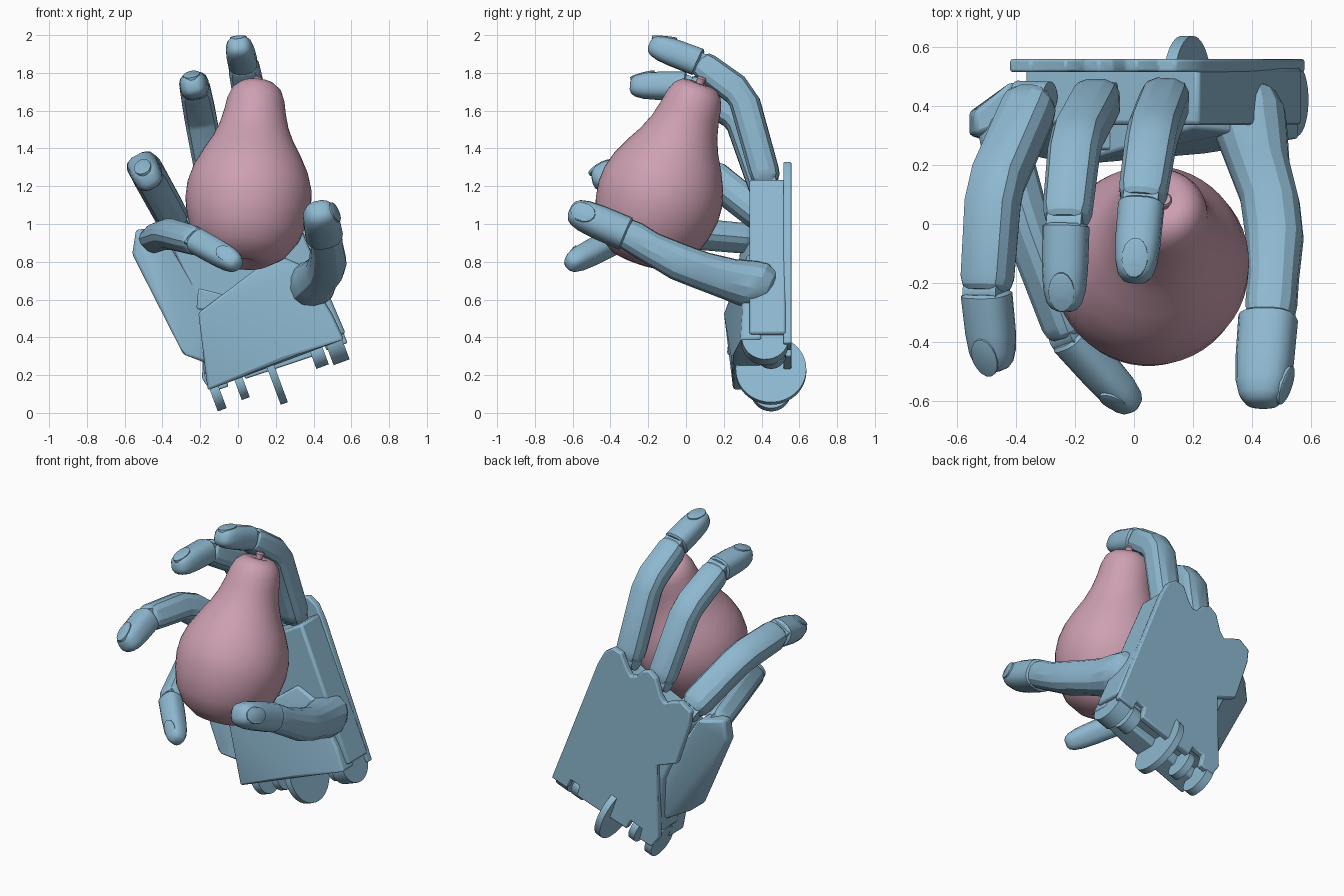
import bpy, bmesh, math
from mathutils import Vector as V

cube = bpy.data.objects.get("Cube")
if cube:
    bpy.data.objects.remove(cube, do_unlink=True)


def material(name, color):
    m = bpy.data.materials.new(name)
    m.use_nodes = True
    m.diffuse_color = color
    m.node_tree.nodes["Principled BSDF"].inputs["Base Color"].default_value = color
    return m


BLUE = material("steel blue", (0.27, 0.48, 0.63, 1))
PINK = material("dusty pink", (0.61, 0.35, 0.44, 1))


def finish(bm, name, mat, angle=35, bevel=0):
    bmesh.ops.recalc_face_normals(bm, faces=bm.faces)
    me = bpy.data.meshes.new(name)
    bm.to_mesh(me)
    bm.free()
    me.materials.append(mat)
    ob = bpy.data.objects.new(name, me)
    bpy.context.collection.objects.link(ob)
    if bevel:
        b = ob.modifiers.new("Bevel", "BEVEL")
        b.width, b.segments, b.limit_method = bevel, 2, 'ANGLE'
    bpy.ops.object.select_all(action='DESELECT')
    ob.select_set(True)
    bpy.context.view_layer.objects.active = ob
    bpy.ops.object.shade_smooth_by_angle(angle=math.radians(angle))


def loft(name, stations, mat=BLUE, sides=16, power=1.0, angle=35):
    """Skin rings given as (centre, half-width vector, half-depth vector)."""
    bm = bmesh.new()
    rings = []
    for c, p, q in stations:
        ring = []
        for i in range(sides):
            a = math.tau * (i + 0.5) / sides
            u, v = (math.copysign(abs(t) ** power, t) for t in (math.cos(a), math.sin(a)))
            ring.append(bm.verts.new(c + p * u + q * v))
        rings.append(ring)
    for r0, r1 in zip(rings, rings[1:]):
        for i in range(sides):
            j = (i + 1) % sides
            bm.faces.new((r0[i], r0[j], r1[j], r1[i]))
    bm.faces.new(rings[0])
    bm.faces.new(rings[-1])
    finish(bm, name, mat, angle)


def prism(name, outline, y0, y1, bevel):
    bm = bmesh.new()
    face = bm.faces.new([bm.verts.new((x, y0, z)) for x, z in outline])
    ext = bmesh.ops.extrude_face_region(bm, geom=[face])
    verts = [g for g in ext["geom"] if isinstance(g, bmesh.types.BMVert)]
    bmesh.ops.translate(bm, verts=verts, vec=(0, y1 - y0, 0))
    finish(bm, name, BLUE, 35, bevel)


def hull(name, columns, bevel):
    """Convex block from columns given as (x, z, front y, back y)."""
    bm = bmesh.new()
    for x, z, front, back in columns:
        bm.verts.new((x, front, z))
        bm.verts.new((x, back, z))
    bmesh.ops.convex_hull(bm, input=bm.verts)
    bmesh.ops.dissolve_limit(bm, angle_limit=0.05, verts=bm.verts, edges=bm.edges)
    finish(bm, name, BLUE, 40, bevel)


def disc(name, centre, axis, radius, thick, sides=32):
    axis = V(axis).normalized()
    p = axis.orthogonal().normalized()
    q = axis.cross(p)
    c = V(centre)
    loft(name, [(c + axis * s * thick / 2, p * radius, q * radius)
                for s in (-1, 1)], BLUE, sides)


TIP = [(0, .85), (.03, 1), (.5, .98), (.75, .91), (.9, .76), (.97, .56), (1, .3)]


def finger(name, pts, w):
    """A bent two-part shaft with hinge pins, then a jointed tip with a nail."""
    pts = [V(p) for p in pts]
    dirs = [(b - a).normalized() for a, b in zip(pts, pts[1:])]
    side = dirs[0].cross(dirs[-1]).normalized()
    shaft = []
    for i, spans in enumerate((((0, .75), (.03, .95), (.07, 1), (-.045, 1.02)),
                               ((.045, 1.02), (-.05, .97), (-.02, .88), (-.004, .72)))):
        up = dirs[i].cross(side).normalized()
        across = up.cross(dirs[i])
        for s, k in spans:
            start = pts[i] if s >= 0 else pts[i + 1]
            shaft.append((start + dirs[i] * s, across * w * k, up * w * k * .95))
    loft(f"{name}_shaft", shaft, BLUE, 12, .7, 24)
    for i, part in ((0, "knuckle"), (2, "tip")):
        disc(f"{name}_{part}_hinge", pts[i], side, w * .6, w * 1.4, 20)

    a, b, d = pts[2], pts[3], dirs[2]
    up = d.cross(side).normalized()
    across = up.cross(d)
    loft(f"{name}_tip", [(a.lerp(b, t) - up * w * .2 * t, across * w * .92 * k, up * w * .88 * k)
                         for t, k in TIP], BLUE, 16, .75)
    lean = (up + d * .35).normalized()
    base = a.lerp(b, .78) + up * w * .4
    loft(f"{name}_nail", [(base + lean * w * h, across * w * .52 * k, across.cross(lean) * w * .8 * k)
                          for h, k in ((0, 1), (.17, 1), (.2, .9))])


# Pear: a lathed profile around a leaning axis
base, axis = V((.03, -.262, .79)), V((.07, .33, .94)).normalized()
px = axis.cross(V((0, 1, 0))).normalized()
py = axis.cross(px)
outline = [(.02, .025), (.07, .005), (.14, .015), (.225, .07), (.288, .16), (.32, .26),
           (.334, .35), (.33, .43), (.305, .52), (.262, .61), (.217, .69), (.184, .77),
           (.164, .85), (.152, .92), (.131, .975), (.095, 1.008), (.05, 1.015), (.02, 1.0)]
loft("pear", [(base + axis * t, px * r, py * r) for r, t in outline], PINK, 48, angle=60)
loft("pear_stem", [(base + axis * t, px * r, py * r)
                   for r, t in ((.022, .98), (.02, 1.02), (.027, 1.04), (.02, 1.05))], PINK, 12)

# Fingers
finger("index", [(.11, .43, 1.22), (.06, .30, 1.685), (.025, .07, 1.855), (0, -.185, 1.97)], .085)
finger("middle", [(-.12, .43, 1.14), (-.2, .28, 1.57), (-.23, .0, 1.73), (-.24, -.295, 1.75)], .085)
finger("ring", [(-.34, .43, 1.02), (-.475, .12, 1.265), (-.5, -.23, 1.3), (-.48, -.5, 1.25)], .09)
finger("little", [(-.46, .36, .92), (-.37, .02, .95), (-.22, -.38, .91), (-.005, -.635, .795)], .075)

# Thumb: a round fleshy base, then a jointed tip
thumb = [((.39, .47, .655), .05), ((.385, .44, .66), .1), ((.385, .39, .675), .128),
         ((.39, .33, .687), .13), ((.415, .22, .712), .112), ((.46, .08, .755), .102),
         ((.475, -.04, .8), .1), ((.472, -.18, .87), .087), ((.465, -.27, .925), .088),
         ((.46, -.33, .955), .08)]
run = V((.06, -.9, .4)).normalized()
t_side = V((1, 0, .1)).normalized()
t_up = t_side.cross(run)
loft("thumb_base", [(V(c), t_side * r, t_up * r) for c, r in thumb], BLUE, 14, .9, 24)
ta, tb = V((.455, -.31, .945)), V((.43, -.615, 1.075))
td = (tb - ta).normalized()
t_out = V((.9, 0, .2))
t_out = (t_out - td * t_out.dot(td)).normalized()
t_edge = td.cross(t_out)
loft("thumb_tip", [(ta.lerp(tb, t), t_edge * .09 * k, t_out * .1 * k) for t, k in TIP], BLUE, 16, .8)
nail = ta.lerp(tb, .76) + t_out * .062
lean = (t_out + td * .3).normalized()
loft("thumb_nail", [(nail + lean * h, lean.cross(t_edge) * .07 * k, t_edge * .052 * k)
                    for h, k in ((0, 1), (.022, 1), (.026, .9))])

# Palm: thin notched back plate with knuckle lobes, a thick body and the fleshy heel
prism("back_plate", [(.58, .37), (.25, 1.2), (.2, 1.29), (.14, 1.33), (.08, 1.31), (.04, 1.22), (.01, 1.18),
                     (-.03, 1.19), (-.07, 1.235), (-.12, 1.25), (-.17, 1.21), (-.2, 1.11), (-.23, 1.07),
                     (-.28, 1.09), (-.35, 1.11), (-.42, 1.06), (-.41, .97), (-.32, .7), (-.18, .65),
                     (-.19, .18), (-.14, .11), (-.05, .14), (-.07, .21), (.01, .24), (.04, .18),
                     (.4, .3), (.38, .37), (.44, .39), (.47, .33)], .515, .558, .008)
prism("palm_body", [(.57, .42), (.22, 1.24), (.15, 1.2), (.02, 1.12), (-.2, 1.02), (-.37, .93),
                    (-.2, .55), (-.18, .2)], .335, .53, .015)
hull("palm_heel", [(-.16, .12, .25, .4), (-.21, .53, .2, .4), (-.12, .58, .23, .4), (.02, .68, .29, .4),
                   (.2, .84, .325, .4), (.34, .78, .31, .4), (.5, .52, .3, .4), (.56, .39, .29, .4),
                   (.25, .29, .24, .4)], .03)

# Little finger side plate, folded forward from the palm
hull("little_side_plate", [(-.56, .84, .3, .38), (-.54, .97, .3, .38), (-.42, .98, .34, .48), (-.12, .5, .34, .5),
                           (-.16, .26, .27, .49), (-.29, .31, .21, .36)], .015)
prism("little_side_step", [(-.21, .66), (-.05, .62), (-.07, .53), (-.22, .55)], .25, .36, .01)

# Wrist lugs and the large wrist disc, all turning on the slanted wrist axis
wrist = (.94, 0, .35)
for i, (x, y, z, r, t) in enumerate(((-.12, .45, .115, .105, .05), (.01, .45, .16, .09, .045),
                                     (.42, .45, .32, .08, .07), (.505, .42, .385, .125, .09))):
    disc(f"wrist_lug_{i + 1}", (x, y, z), wrist, r, t)
disc("wrist_disc", (.18, .45, .225), wrist, .187, .04, 48)
